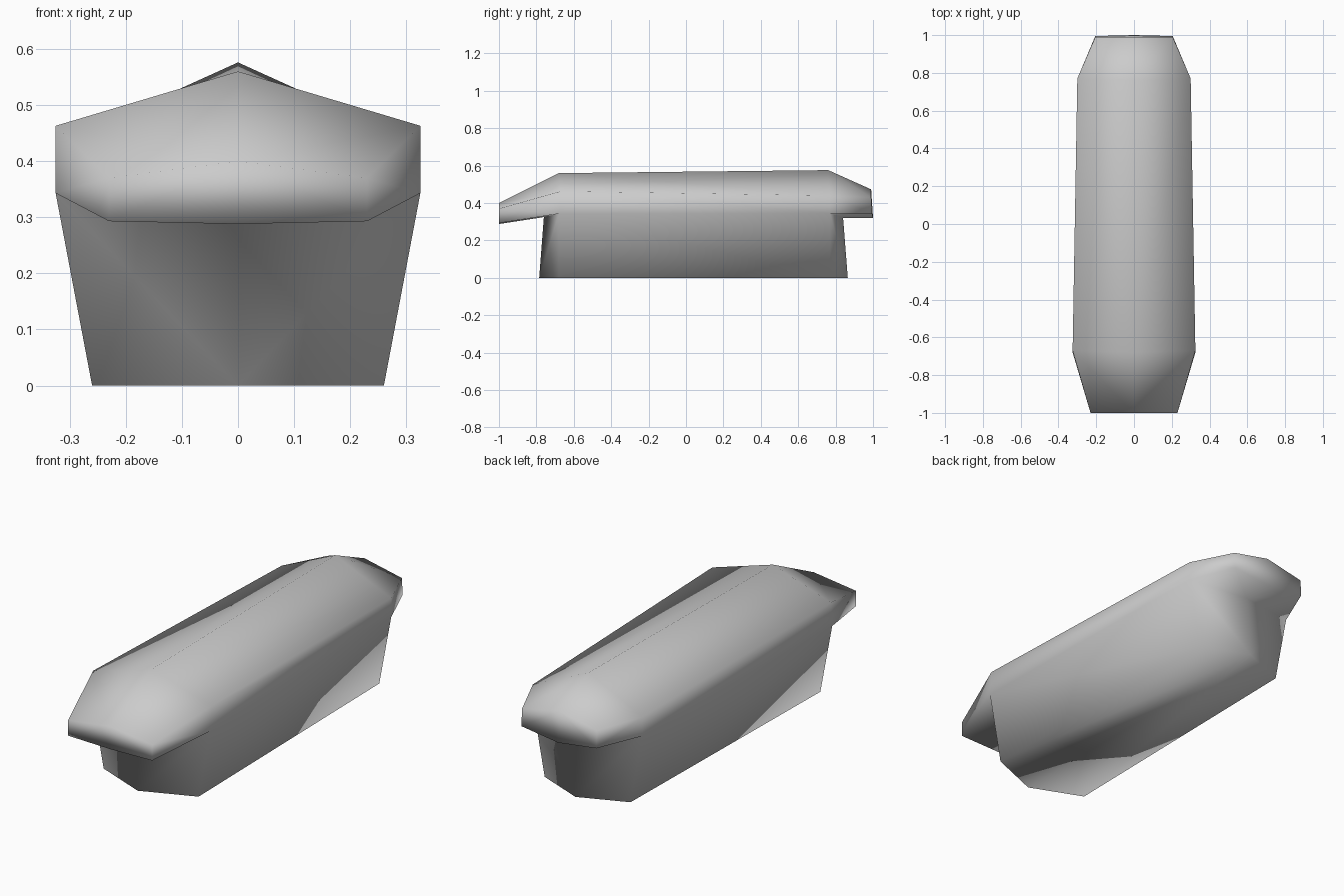
import bpy
import bmesh

cube = bpy.data.objects.get("Cube")
if cube:
    bpy.data.objects.remove(cube, do_unlink=True)

grey = bpy.data.materials.new("plain_grey")
grey.use_nodes = True
colour = (0.6, 0.6, 0.6, 1)
grey.diffuse_color = colour
grey.node_tree.nodes["Principled BSDF"].inputs["Base Color"].default_value = colour

bm = bmesh.new()


def row(*points):
    return [bm.verts.new(p) for p in points]


def strip(a, b):
    """Bridge two rows of points with quads."""
    for i in range(len(a) - 1):
        bm.faces.new((a[i], a[i + 1], b[i + 1], b[i]))


# Half profiles of the roof, each from ridge to shoulder to eave
front_tip = row((0, -1, 0.40), (0.23, -1, 0.37), (0.23, -1, 0.293))
front_roof = row((0, -0.68, 0.56), (0.325, -0.67, 0.463), (0.325, -0.68, 0.343))
back_roof = row((0, 0.76, 0.576), (0.3, 0.77, 0.44), (0.3, 0.77, 0.345))
back_tip = row((0, 0.99, 0.473), (0.205, 0.99, 0.43), (0.205, 0.995, 0.345))

# Centre points under the overhangs, from lip to pointed end of the base
front_under = row((0, -1, 0.288), (0, -0.76, 0.325), (0, -0.785, 0))
back_under = row((0, 1, 0.32), (0, 0.84, 0.32), (0, 0.865, 0))
front_foot, back_foot = row((0.26, -0.68, 0), (0.235, 0.77, 0))

# Roof surfaces
strip(front_tip, front_roof)
strip(front_roof, back_roof)
strip(back_roof, back_tip)

# End faces, undersides of the overhangs and pointed ends of the base
for tip, roof, under, foot in ((front_tip, front_roof, front_under, front_foot),
                               (back_tip, back_roof, back_under, back_foot)):
    bm.faces.new((tip[0], tip[1], tip[2], under[0]))
    strip([tip[2], roof[2], foot], under)

# Long side and floor of the base
bm.faces.new((front_roof[2], back_roof[2], back_foot, front_foot))
bm.faces.new((front_foot, back_foot, back_under[2], front_under[2]))

# Mirror the half and weld it along the centre
copy = bmesh.ops.duplicate(bm, geom=bm.verts[:] + bm.edges[:] + bm.faces[:])
for item in copy["geom"]:
    if isinstance(item, bmesh.types.BMVert):
        item.co.x *= -1
bmesh.ops.remove_doubles(bm, verts=bm.verts[:], dist=0.0005)
bmesh.ops.recalc_face_normals(bm, faces=bm.faces[:])
for face in bm.faces:
    face.smooth = True

mesh = bpy.data.meshes.new("roofed_hull")
bm.to_mesh(mesh)
bm.free()
mesh.materials.append(grey)
hull = bpy.data.objects.new("roofed_hull", mesh)
bpy.context.collection.objects.link(hull)
